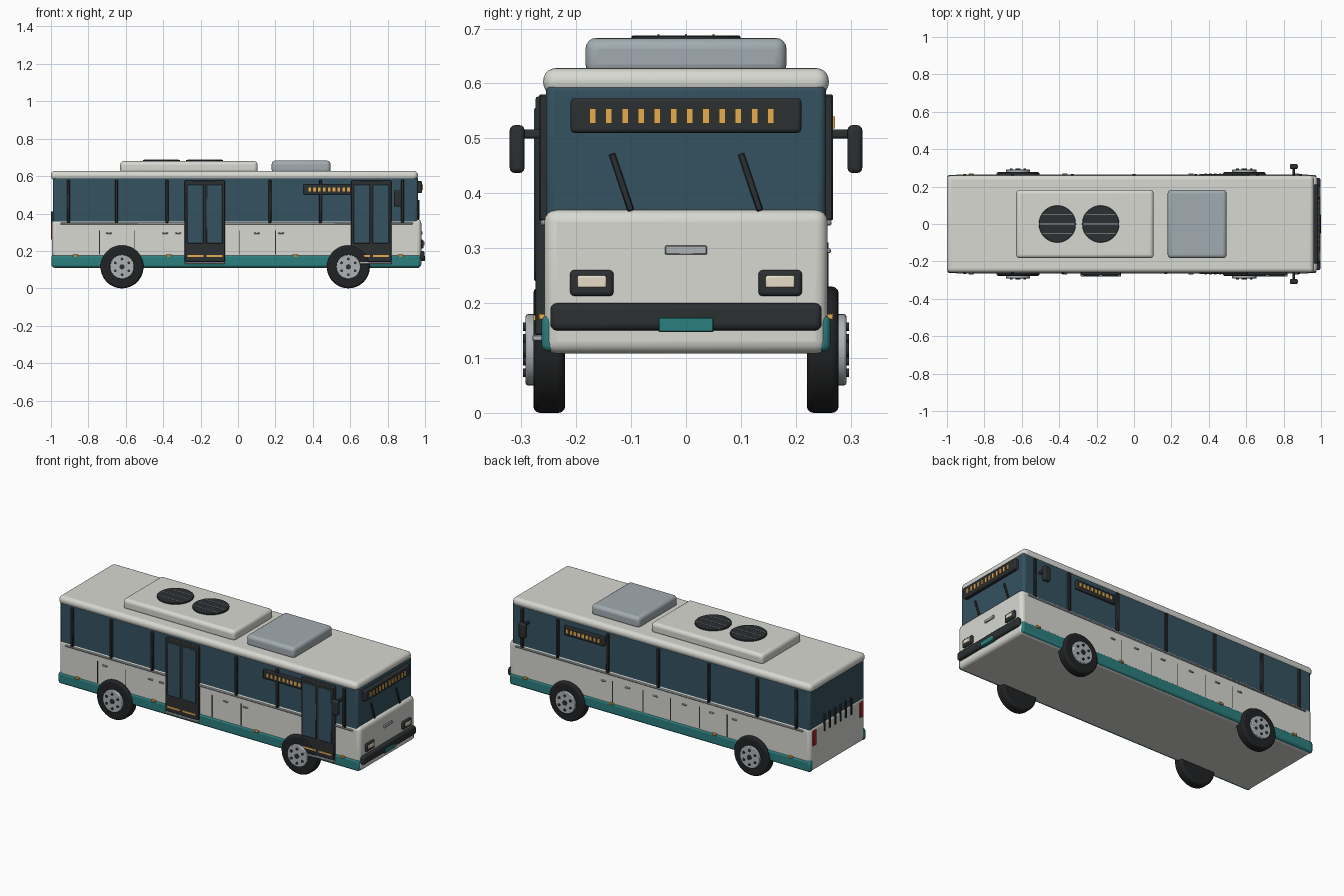
import bpy, bmesh, math
from mathutils import Matrix, Vector

if "Cube" in bpy.data.objects:
    bpy.data.objects.remove(bpy.data.objects["Cube"])

COLORS = {
    "body": (0.68, 0.69, 0.64), "glass": (0.035, 0.085, 0.115), "teal": (0.025, 0.21, 0.21),
    "dark": (0.025, 0.029, 0.031), "tyre": (0.015, 0.016, 0.017), "metal": (0.42, 0.45, 0.47),
    "hatch": (0.36, 0.41, 0.44), "amber": (0.8, 0.42, 0.08), "lens": (0.8, 0.72, 0.58),
    "red": (0.4, 0.02, 0.02),
}
MATS = {}
for key, c in COLORS.items():
    MATS[key] = bpy.data.materials.new(key)
    MATS[key].diffuse_color = (*c, 1)


def finish(name, bm, color, bevel=0, segs=3):
    me = bpy.data.meshes.new(name)
    bm.to_mesh(me)
    bm.free()
    ob = bpy.data.objects.new(name, me)
    bpy.context.collection.objects.link(ob)
    me.materials.append(MATS[color])
    if bevel:
        m = ob.modifiers.new("bevel", "BEVEL")
        m.width, m.segments, m.limit_method = bevel, segs, "ANGLE"
    bpy.ops.object.select_all(action="DESELECT")
    ob.select_set(True)
    bpy.context.view_layer.objects.active = ob
    bpy.ops.object.shade_smooth_by_angle(angle=math.radians(35))
    return ob


def boxes(name, items, color, bevel=0, segs=3):
    """One object from boxes given as (x0, x1, y0, y1, z0, z1)."""
    bm = bmesh.new()
    for x0, x1, y0, y1, z0, z1 in items:
        y0, y1 = min(y0, y1), max(y0, y1)
        mat = Matrix.Translation(((x0 + x1) / 2, (y0 + y1) / 2, (z0 + z1) / 2))
        mat = mat @ Matrix.Diagonal((x1 - x0, y1 - y0, z1 - z0, 1))
        bmesh.ops.create_cube(bm, size=1, matrix=mat)
    return finish(name, bm, color, bevel, segs)


def discs(name, items, color, axis, bevel=0, n=40, segs=3):
    """One object from cylinders given as (centre, radius, length)."""
    bm = bmesh.new()
    rot = Matrix.Rotation(math.pi / 2, 4, "X") if axis == "Y" else Matrix()
    for c, r, d in items:
        bmesh.ops.create_cone(bm, cap_ends=True, segments=n, radius1=r, radius2=r, depth=d,
                              matrix=Matrix.Translation(c) @ rot)
    return finish(name, bm, color, bevel, segs)


# main shell
boxes("lower_body", [(-0.995, 0.98, -0.258, 0.258, 0.108, 0.37)], "body", 0.022, 4)
boxes("window_band", [(-0.99, 0.962, -0.255, 0.255, 0.32, 0.60)], "glass", 0.014)
boxes("roof", [(-1.0, 0.962, -0.26, 0.26, 0.578, 0.628)], "body", 0.023, 5)

# roof equipment
boxes("roof_unit", [(-0.63, 0.105, -0.183, 0.183, 0.615, 0.68)], "body", 0.02, 4)
boxes("roof_hatch", [(0.18, 0.495, -0.183, 0.183, 0.615, 0.683)], "hatch", 0.02, 4)
FANS = (-0.41, -0.178)
discs("roof_fans", [((x, 0, 0.682), 0.099, 0.011) for x in FANS], "dark", "Z", 0.002, 48, 1)
boxes("fan_slats", [(x - w, x + w, y - 0.002, y + 0.002, 0.685, 0.69)
                    for x in FANS for y, w in ((-0.05, 0.08), (0, 0.092), (0.05, 0.08))], "metal")

# side parts on both sides
PILLARS = {-1: (-0.905, -0.65, -0.38, 0.17, 0.44, 0.88),
           1: (-0.905, -0.65, -0.33, 0.0, 0.33, 0.66, 0.89)}
SEAMS = {-1: (-0.74, -0.555, 0.01, 0.2), 1: (-0.45, -0.27, -0.08, 0.1, 0.3)}
HANDLES = {-1: (-0.69, -0.39, -0.32, 0.1, 0.23), 1: (-0.5, -0.35, -0.17, 0.02, 0.2, 0.36)}
for s, side in ((-1, "right"), (1, "left")):
    boxes(side + "_skirt", [(-0.997, 0.975, s * 0.232, s * 0.263, 0.112, 0.178)], "teal", 0.012)
    boxes(side + "_pillars", [(x - 0.008, x + 0.008, s * 0.25, s * 0.268, 0.35, 0.58)
                              for x in PILLARS[s]], "dark", 0.003, 1)
    boxes(side + "_rail", [(-0.95, 0.935, s * 0.25, s * 0.265, 0.341, 0.351)], "metal", 0.003, 1)
    boxes(side + "_panel_seams", [(x - 0.002, x + 0.002, s * 0.25, s * 0.2595, 0.18, 0.31)
                                  for x in SEAMS[s]], "dark")
    boxes(side + "_handles", [(x - 0.015, x + 0.015, s * 0.25, s * 0.264, 0.291, 0.299)
                              for x in HANDLES[s]], "metal", 0.002, 1)
    boxes(side + "_marker_lights", [(x - 0.014, x + 0.014, s * 0.25, s * 0.269, 0.169, 0.181)
                                    for x in (-0.87, -0.37, 0.305, 0.87)], "amber", 0.002, 1)
    boxes(side + "_sign", [(0.35, 0.615, s * 0.25, s * 0.268, 0.502, 0.556)], "dark", 0.005, 2)
    boxes(side + "_sign_lamps", [(0.376 + i * 0.026, 0.39 + i * 0.026, s * 0.26, s * 0.271, 0.518, 0.54)
                                 for i in range(9)], "amber")
    # mirror and arm
    boxes(side + "_mirror_arm", [(0.847, 0.861, s * 0.25, s * 0.305, 0.5, 0.516)], "dark", 0.004, 2)
    boxes(side + "_mirror", [(0.833, 0.876, s * 0.294, s * 0.321, 0.437, 0.524)], "dark", 0.009)
    # wheels
    for x, end in ((-0.62, "rear"), (0.59, "front")):
        name = f"{side}_{end}_"
        discs(name + "tyre", [((x, s * 0.249, 0.115), 0.115, 0.058)], "tyre", "Y", 0.012, 48)
        discs(name + "hub", [((x, s * 0.281, 0.115), 0.065, 0.022)], "metal", "Y", 0.004, 40, 2)
        ring = [(x + 0.042 * math.cos(a), 0.115 + 0.042 * math.sin(a))
                for a in (math.pi / 6 + i * math.pi / 3 for i in range(6))]
        discs(name + "lugs", [((u, s * 0.292, v), 0.0075, 0.009) for u, v in ring]
              + [((x, s * 0.292, 0.115), 0.014, 0.01)], "dark", "Y", 0, 12)

# passenger doors
for x, end in ((-0.285, "middle"), (0.605, "front")):
    boxes(end + "_door_frame", [(x, x + 0.216, -0.274, -0.25, 0.142, 0.576)], "dark", 0.004, 2)
    boxes(end + "_door_glass", [(x + a, x + a + 0.088, -0.277, -0.265, 0.24, 0.556)
                                for a in (0.013, 0.115)], "glass", 0.003, 1)
    boxes(end + "_door_strips", [(x + a, x + a + 0.086, -0.278, -0.265, 0.168, 0.178)
                                 for a in (0.014, 0.116)], "amber")
    boxes(end + "_door_step", [(x, x + 0.216, -0.28, -0.24, 0.131, 0.142)], "metal", 0.002, 1)

# front end
boxes("front_sign", [(0.94, 0.985, -0.21, 0.21, 0.51, 0.573)], "dark", 0.007)
boxes("front_sign_lamps", [(0.975, 0.989, y - 0.006, y + 0.006, 0.527, 0.554)
                           for y in (-0.17 + i * 0.0295 for i in range(12))], "amber")
boxes("bumper", [(0.95, 0.998, -0.247, 0.247, 0.15, 0.2)], "dark", 0.012)
boxes("front_plate", [(0.97, 1.0, -0.05, 0.05, 0.147, 0.174)], "teal", 0.002, 1)
boxes("front_badge", [(0.97, 0.987, -0.038, 0.038, 0.288, 0.305)], "metal", 0.002, 1)
boxes("headlight_housings", [(0.96, 0.992, s * 0.132, s * 0.211, 0.213, 0.26)
                             for s in (-1, 1)], "dark", 0.007)
boxes("headlight_lenses", [(0.97, 0.997, s * 0.145, s * 0.198, 0.228, 0.25)
                           for s in (-1, 1)], "lens", 0.003, 2)
bm = bmesh.new()
for y in (-0.1, 0.135):
    a, b = Vector((0.967, y, 0.368)), Vector((0.967, y - 0.035, 0.472))
    rot = (b - a).to_track_quat("Z", "Y").to_matrix().to_4x4()
    bmesh.ops.create_cube(bm, size=1, matrix=Matrix.Translation((a + b) / 2) @ rot
                          @ Matrix.Diagonal((0.008, 0.012, (b - a).length, 1)))
finish("wipers", bm, "dark", 0.002, 1)

# rear end
boxes("rear_louvres", [(-1.0, -0.98, y - 0.006, y + 0.006, 0.31, 0.41)
                       for y in (-0.125 + i * 0.05 for i in range(6))], "dark", 0.002, 1)
boxes("tail_lights", [(-1.0, -0.98, s * 0.205, s * 0.235, 0.26, 0.35)
                      for s in (-1, 1)], "red", 0.003, 2)

for m in bpy.data.materials:
    if m.users and not m.is_grease_pencil:
        m.use_nodes = True
        m.node_tree.nodes["Principled BSDF"].inputs["Base Color"].default_value = m.diffuse_color
